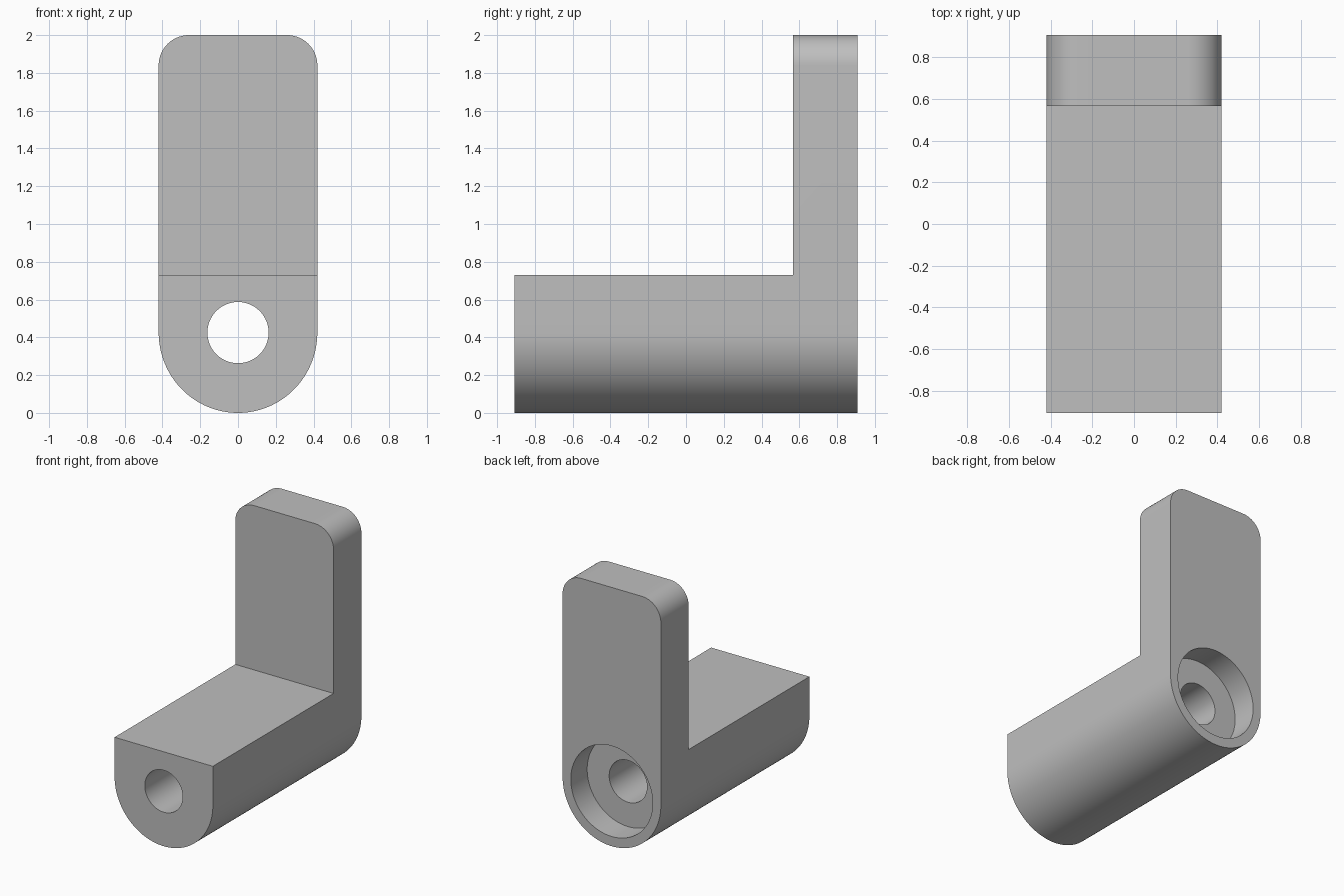
import bpy
import bmesh
from math import cos, sin, pi
from mathutils import Matrix, Vector

HALF_W, HALF_D, HEIGHT = 0.42, 0.907, 2.0
SHELF_TOP, PLATE_FRONT = 0.73, 0.567
AXIS_Z = 0.425
CORNER = 0.16

old = bpy.data.objects.get("Cube")
if old:
    bpy.data.objects.remove(old, do_unlink=True)

grey = bpy.data.materials.new("plain grey")
grey.use_nodes = True
colour = (0.52, 0.52, 0.52, 1)
grey.diffuse_color = colour
grey.node_tree.nodes["Principled BSDF"].inputs["Base Color"].default_value = colour


def make_object(name, bm):
    bmesh.ops.recalc_face_normals(bm, faces=bm.faces)
    mesh = bpy.data.meshes.new(name)
    bm.to_mesh(mesh)
    bm.free()
    mesh.materials.append(grey)
    obj = bpy.data.objects.new(name, mesh)
    bpy.context.collection.objects.link(obj)
    return obj


def arc(cx, cz, rx, rz, start, end, steps):
    angles = [start + (end - start) * i / steps for i in range(steps + 1)]
    return [(cx + rx * cos(a), cz + rz * sin(a)) for a in angles]


def cylinder(name, radius, y0, y1):
    bm = bmesh.new()
    place = Matrix.Translation((0, (y0 + y1) / 2, AXIS_Z)) @ Matrix.Rotation(pi / 2, 4, "X")
    bmesh.ops.create_cone(bm, cap_ends=True, segments=96, radius1=radius,
                          radius2=radius, depth=y1 - y0, matrix=place)
    return make_object(name, bm)


def box(name, low, high):
    low, high = Vector(low), Vector(high)
    bm = bmesh.new()
    place = Matrix.Translation((low + high) / 2) @ Matrix.Diagonal((*(high - low), 1))
    bmesh.ops.create_cube(bm, size=1, matrix=place)
    return make_object(name, bm)


# Full outline: rounded bottom, straight sides, two rounded top corners
outline = arc(0, AXIS_Z, HALF_W, AXIS_Z, pi, 2 * pi, 64)
outline += arc(HALF_W - CORNER, HEIGHT - CORNER, CORNER, CORNER, 0, pi / 2, 20)
outline += arc(CORNER - HALF_W, HEIGHT - CORNER, CORNER, CORNER, pi / 2, pi, 20)
bm = bmesh.new()
face = bm.faces.new([bm.verts.new((x, -HALF_D, z)) for x, z in outline])
side = bmesh.ops.extrude_face_region(bm, geom=[face], use_keep_orig=True)
moved = [v for v in side["geom"] if isinstance(v, bmesh.types.BMVert)]
bmesh.ops.translate(bm, verts=moved, vec=(0, 2 * HALF_D, 0))
bracket = make_object("bracket", bm)

# Space above the shelf, through hole and rear counterbore
cutters = [
    box("shelf_cutter", (-1, -2, SHELF_TOP), (1, PLATE_FRONT, 3)),
    cylinder("hole_cutter", 0.162, -2, 2),
    cylinder("counterbore_cutter", 0.35, HALF_D - 0.2, 2),
]
bpy.context.view_layer.objects.active = bracket
for cutter in cutters:
    cutter.hide_render = True
    cut = bracket.modifiers.new(cutter.name, "BOOLEAN")
    cut.operation = "DIFFERENCE"
    cut.solver = "EXACT"
    cut.object = cutter
    bpy.ops.object.modifier_apply(modifier=cut.name)
    bpy.data.objects.remove(cutter, do_unlink=True)

# Smooth curves with sharp edges
bpy.ops.object.select_all(action="DESELECT")
bracket.select_set(True)
bpy.ops.object.shade_smooth_by_angle(angle=pi / 6)
